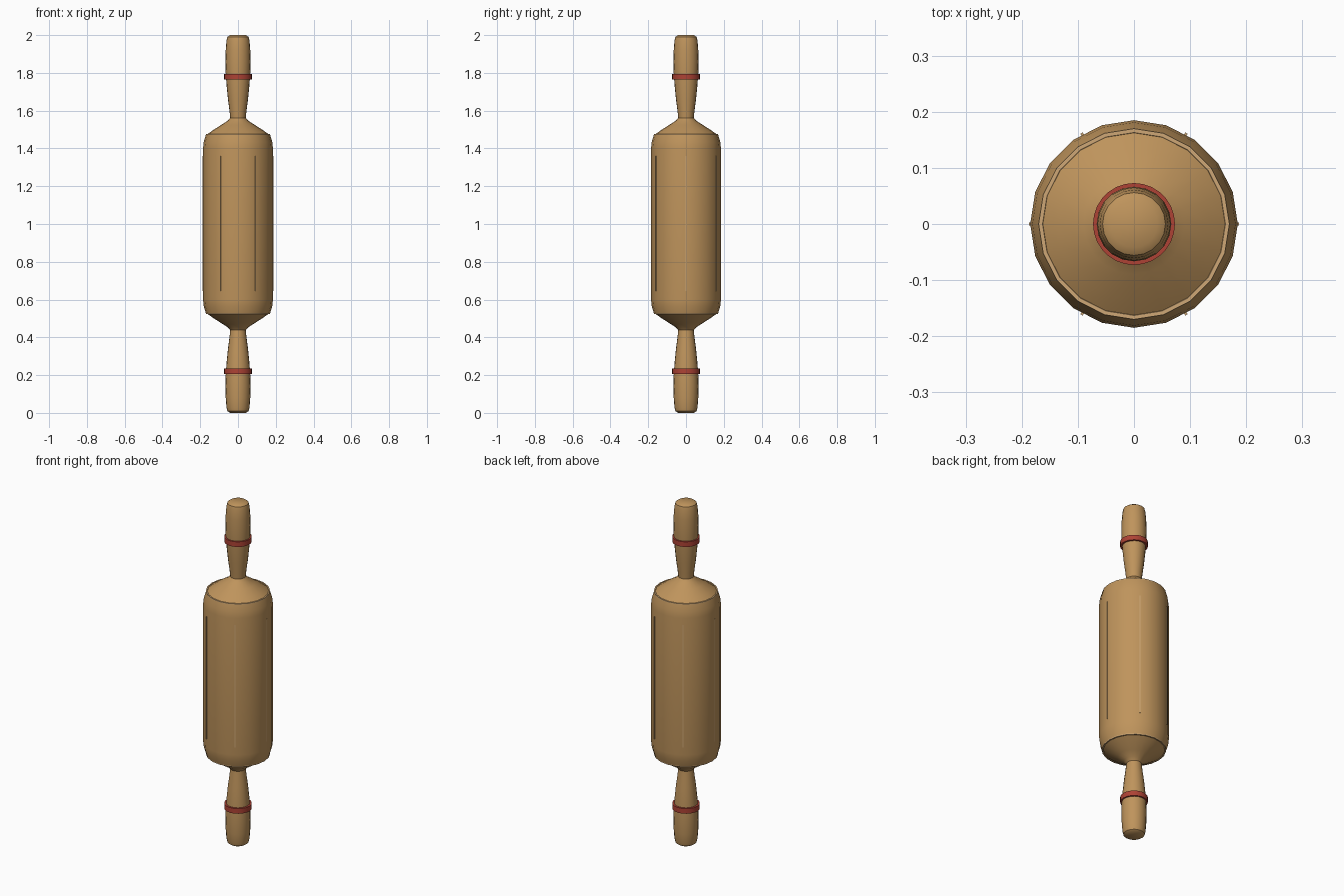
import bpy, bmesh, math

if "Cube" in bpy.data.objects:
    bpy.data.objects.remove(bpy.data.objects["Cube"])


def material(name, rgb):
    m = bpy.data.materials.new(name)
    m.diffuse_color = (*rgb, 1)
    m.use_nodes = True
    m.node_tree.nodes["Principled BSDF"].inputs["Base Color"].default_value = m.diffuse_color
    return m


wood = material("wood", (0.52, 0.296, 0.107))
pale = material("pale wood", (0.62, 0.39, 0.18))
red = material("red paint", (0.42, 0.055, 0.035))


def lathe(name, profile, sides, mat, closed=False, angle=40):
    """Revolve (radius, height) points around z, capping open profiles."""
    bm = bmesh.new()
    rings = []
    for r, z in profile:
        rings.append([bm.verts.new((r * math.cos(2 * math.pi * i / sides),
                                    r * math.sin(2 * math.pi * i / sides), z))
                      for i in range(sides)])
    pairs = list(zip(rings, rings[1:]))
    if closed:
        pairs.append((rings[-1], rings[0]))
    else:
        bm.faces.new(rings[0])
        bm.faces.new(rings[-1])
    for a, b in pairs:
        for i in range(sides):
            j = (i + 1) % sides
            bm.faces.new((a[i], a[j], b[j], b[i]))
    bmesh.ops.recalc_face_normals(bm, faces=bm.faces[:])
    me = bpy.data.meshes.new(name)
    bm.to_mesh(me)
    bm.free()
    ob = bpy.data.objects.new(name, me)
    bpy.context.collection.objects.link(ob)
    me.materials.append(mat)
    bpy.ops.object.select_all(action='DESELECT')
    ob.select_set(True)
    bpy.context.view_layer.objects.active = ob
    bpy.ops.object.shade_smooth_by_angle(angle=math.radians(angle))
    return ob


# Roller barrel with rounded shoulders; heights are offsets from the middle
half = [(0.185, 0.40), (0.181, 0.436), (0.170, 0.473)]
barrel = [(r, 1 - h) for r, h in reversed(half)] + [(r, 1 + h) for r, h in half]
lathe("barrel", barrel, 20, wood)

handle = [(0.165, 0.473), (0.135, 0.495), (0.09, 0.524), (0.055, 0.546),
          (0.041, 0.562), (0.045, 0.60), (0.053, 0.66), (0.060, 0.73),
          (0.065, 0.80), (0.0665, 0.86), (0.065, 0.92), (0.061, 0.972),
          (0.056, 0.991), (0.042, 1.0)]
for side, s in (("upper", 1), ("lower", -1)):
    # Sloping shoulder and turned handle in one piece
    lathe(side + "_handle", [(r, 1 + s * h) for r, h in handle], 20, wood)
    # Painted band
    lathe(side + "_band", [(0.058, 1 + s * 0.765), (0.073, 1 + s * 0.765),
                           (0.073, 1 + s * 0.795), (0.058, 1 + s * 0.795)],
          28, red, closed=True)
    # Pale seam ring at the barrel end
    lathe(side + "_seam_ring", [(0.160, 1 + s * 0.466), (0.171, 1 + s * 0.466),
                                (0.170, 1 + s * 0.477), (0.163, 1 + s * 0.477)],
          20, pale, closed=True)

# Six thin grain strips along the barrel
for k in range(6):
    a = math.radians(60 * k)
    bpy.ops.mesh.primitive_cube_add(size=1, rotation=(0, 0, a),
                                    location=(0.1835 * math.cos(a), 0.1835 * math.sin(a), 1.003))
    strip = bpy.context.object
    strip.name = "grain_strip_%d" % (k + 1)
    strip.scale = (0.007, 0.005, 0.715)
    strip.data.materials.append(pale)
